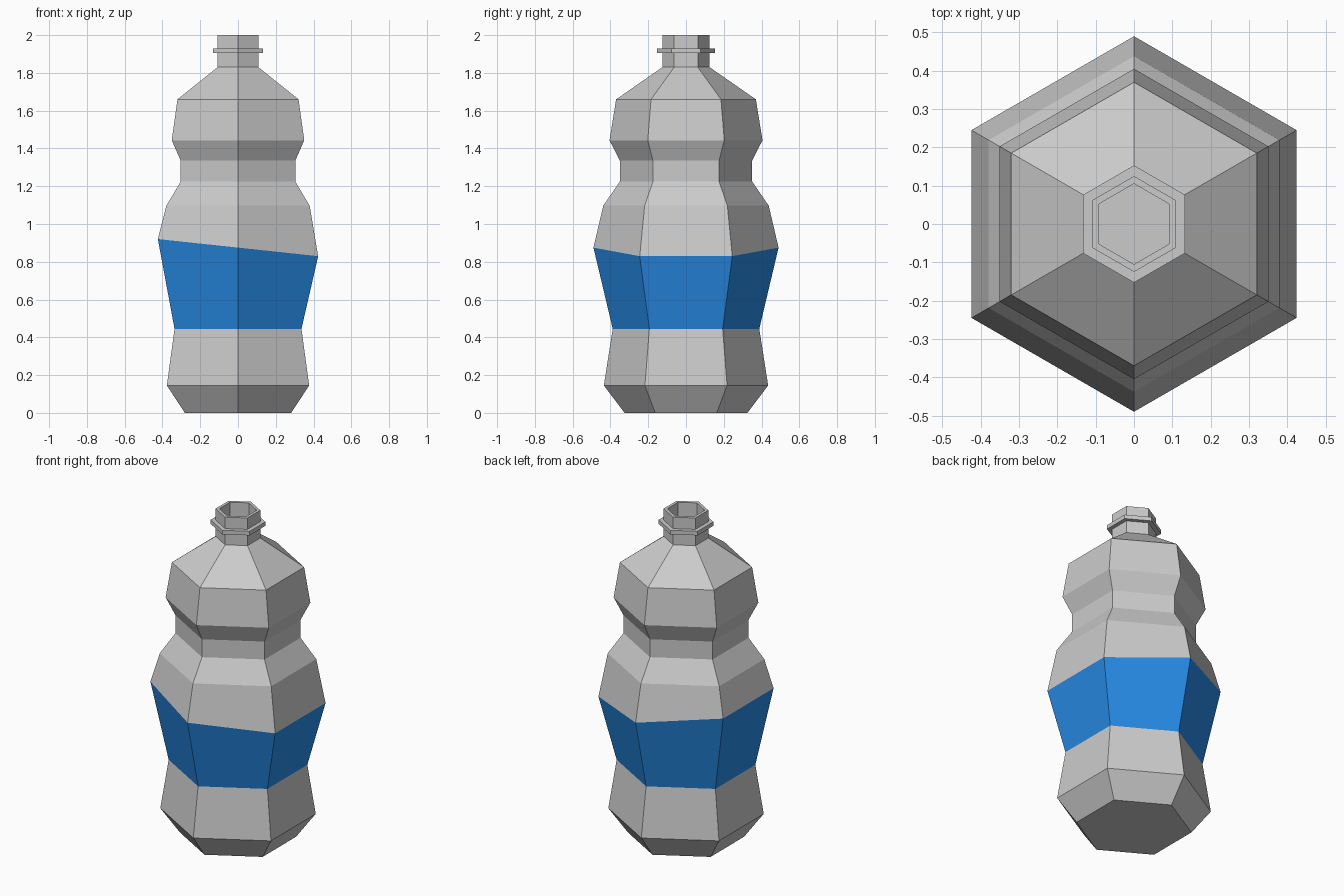
import bpy, bmesh, math

if "Cube" in bpy.data.objects:
    bpy.data.objects.remove(bpy.data.objects["Cube"])

SIDES = 6
LABEL_Z, SLOPE = 0.875, -0.107   # slanted upper edge of the label


def hex_lathe(name, profile, cap_start=False, cap_end=False, slanted=None):
    """Skin six-sided rings (radius, z); the ring with index 'slanted' is tilted."""
    bm = bmesh.new()
    rings = []
    for i, (r, z) in enumerate(profile):
        ring = []
        for k in range(SIDES):
            a = math.pi / 2 + k * math.tau / SIDES
            x, y = r * math.cos(a), r * math.sin(a)
            ring.append(bm.verts.new((x, y, z + (SLOPE * x if i == slanted else 0))))
        rings.append(ring)
    for low, high in zip(rings, rings[1:]):
        for k in range(SIDES):
            n = (k + 1) % SIDES
            bm.faces.new((low[k], low[n], high[n], high[k]))
    if cap_start:
        bm.faces.new(rings[0][::-1])
    if cap_end:
        bm.faces.new(rings[-1])
    mesh = bpy.data.meshes.new(name)
    bm.to_mesh(mesh)
    bm.free()
    obj = bpy.data.objects.new(name, mesh)
    bpy.context.collection.objects.link(obj)
    return obj


# Base of the bottle
hex_lathe("lower_body", [(0.325, 0), (0.435, 0.145), (0.388, 0.445)], cap_start=True)

# Coloured label band with a slanted top
label = hex_lathe("label_band", [(0.388, 0.445), (0.49, LABEL_Z)], slanted=1)
blue = bpy.data.materials.new("label_blue")
blue.diffuse_color = (0.02, 0.26, 0.8, 1)
blue.use_nodes = True
blue.node_tree.nodes["Principled BSDF"].inputs["Base Color"].default_value = blue.diffuse_color
label.data.materials.append(blue)

# Waist, shoulder, neck with its collar, and the hollow mouth
hex_lathe("upper_body", [
    (0.49, LABEL_Z), (0.438, 1.097), (0.35, 1.225), (0.35, 1.335),
    (0.405, 1.443), (0.37, 1.66), (0.125, 1.83),
    (0.125, 1.905), (0.153, 1.905), (0.153, 1.93), (0.125, 1.93),
    (0.125, 2.0), (0.105, 2.0), (0.105, 1.83),
], cap_end=True, slanted=0)
